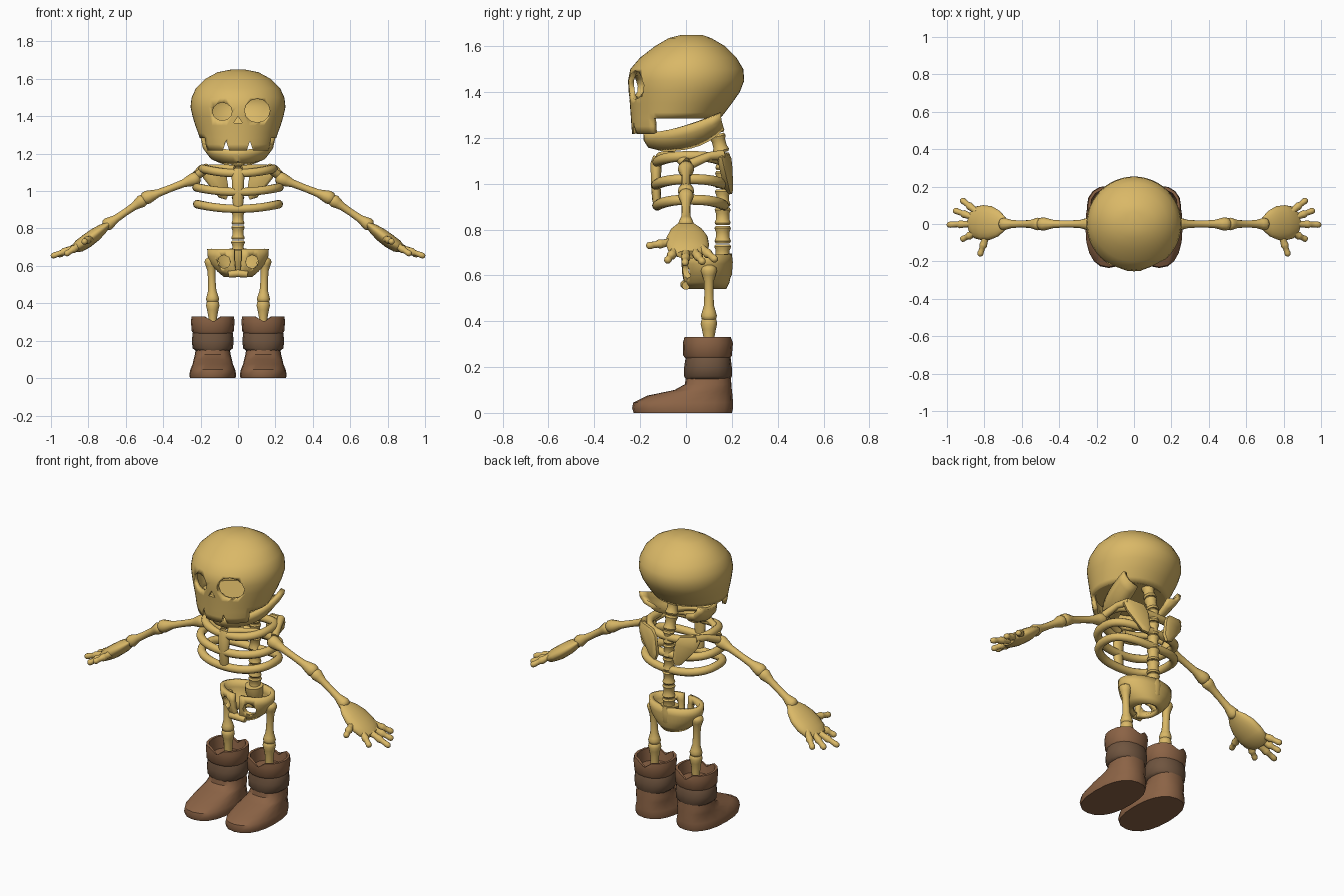
import bpy, bmesh
from math import sin, cos, pi, radians
from mathutils import Vector as V

if "Cube" in bpy.data.objects:
    bpy.data.objects.remove(bpy.data.objects["Cube"])


def material(name, r, g, b):
    m = bpy.data.materials.new(name)
    m.diffuse_color = (r, g, b, 1)
    m.use_nodes = True
    m.node_tree.nodes["Principled BSDF"].inputs["Base Color"].default_value = m.diffuse_color
    return m


BONE = material("bone", .70, .48, .135)
LEATHER = material("leather", .26, .125, .06)
STRAP = material("strap", .16, .09, .05)


def grid(name, rows, mat=BONE, wrap=True, caps=(True, True), keep=None, shell=0):
    """Skin a list of point rows into one surface."""
    bm = bmesh.new()
    vs = [[bm.verts.new(p) for p in r] for r in rows]
    n = len(rows[0])
    for i in range(len(rows) - 1):
        for j in range(n if wrap else n - 1):
            k = (j + 1) % n
            q = [vs[i][j], vs[i][k], vs[i + 1][k], vs[i + 1][j]]
            if keep is None or keep(i, sum((v.co for v in q), V()) / 4):
                bm.faces.new(q)
    if wrap and caps[0]:
        bm.faces.new(vs[0])
    if wrap and caps[1]:
        bm.faces.new(vs[-1])
    bmesh.ops.delete(bm, geom=[v for v in bm.verts if not v.link_faces], context='VERTS')
    bmesh.ops.recalc_face_normals(bm, faces=bm.faces)
    me = bpy.data.meshes.new(name)
    bm.to_mesh(me)
    bm.free()
    ob = bpy.data.objects.new(name, me)
    me.materials.append(mat)
    bpy.context.collection.objects.link(ob)
    bpy.ops.object.select_all(action='DESELECT')
    bpy.context.view_layer.objects.active = ob
    ob.select_set(True)
    bpy.ops.object.shade_smooth_by_angle(angle=radians(45))
    if shell:
        s = ob.modifiers.new("thickness", 'SOLIDIFY')
        s.thickness, s.offset = shell, -1
    return ob


def oval(z, w, yf, yb, n=16, x=0, p=1.0):
    """Horizontal ring; p < 1 makes it squarer."""
    f = lambda c: abs(c) ** p * (1 if c > 0 else -1)
    return [V((x + w * f(cos(a)), (yf + yb) / 2 + (yb - yf) / 2 * f(sin(a)), z))
            for a in (2 * pi * j / n for j in range(n))]


def tube(name, pts, radii, flat=1.0, n=12, mat=BONE):
    """Round section swept along a path, one radius per point."""
    pts = [V(p) for p in pts]
    span = pts[-1] - pts[0]
    ref = V((0, 1, 0)) if abs(span.z) > .9 * span.length and len(pts) < 12 else V((0, 0, 1))
    rows = []
    for i, p in enumerate(pts):
        t = (pts[min(i + 1, len(pts) - 1)] - pts[max(i - 1, 0)]).normalized()
        u = t.cross(ref).normalized()
        v = u.cross(t)
        rows.append([p + radii[i] * (u * cos(2 * pi * j / n) + flat * v * sin(2 * pi * j / n))
                     for j in range(n)])
    return grid(name, rows, mat)


def bone(name, a, b, shaft, knob):
    """Long bone: thin shaft with a knob at both ends."""
    a, b = V(a), V(b)
    prof = [(0, .5), (.04, .9), (.1, 1), (.17, .85), (.28, 0), (.5, -.1),
            (.72, 0), (.83, .85), (.9, 1), (.96, .9), (1, .5)]
    return tube(name, [a.lerp(b, f) for f, _ in prof],
                [k * knob if k >= .5 else shaft * (1 + k) for _, k in prof])


def cut(ob, shapes, y0, y1):
    """Cut xz polygons through ob between two y values."""
    for k, s in enumerate(shapes):
        c = grid(ob.name + "_cutter", [[V((x, y, z)) for x, z in s] for y in (y0, y1)])
        c.hide_render = True
        c.hide_set(True)
        m = ob.modifiers.new("cut%d" % k, 'BOOLEAN')
        m.operation, m.object, m.solver = 'DIFFERENCE', c, 'EXACT'


def ngon(x, z, rx, rz, n=12):
    return [(x + rx * cos(2 * pi * j / n), z + rz * sin(2 * pi * j / n)) for j in range(n)]


# Skull shell with face mask, eye sockets, nose and gaps between the teeth
prof = [(1.649, .04, -.02, .07), (1.635, .11, -.075, .11), (1.60, .175, -.135, .17),
        (1.55, .225, -.2, .22), (1.50, .248, -.243, .25), (1.45, .254, -.253, .254),
        (1.40, .243, -.25, .235), (1.35, .228, -.245, .2), (1.31, .213, -.242, .17),
        (1.285, .205, -.24, .15), (1.25, .2, -.238, .15), (1.217, .19, -.235, .15)]
skull = grid("skull", [oval(*r, n=48) for r in prof], caps=(True, False), shell=.022,
             keep=lambda i, c: i < 9 or c.y < -.15)
tooth = lambda x: [(x - .026, 1.19), (x + .026, 1.19), (x, 1.268)]
cut(skull, [ngon(.103, 1.43, .068, .063), ngon(-.084, 1.425, .052, .048),
            [(-.022, 1.365), (.022, 1.365), (0, 1.4)], tooth(-.064), tooth(.064)], -.4, -.1)
grid("skull_base", [oval(1.30, .195, -.2, .15, 32), oval(1.287, .2, -.2, .145, 32)])

# Jaw
jaw = []
for row in range(4):
    r = []
    for k in range(25):
        a = radians(-90 + 7.5 * k)
        c = max(cos(a), 0)
        top, low = 1.222 + .09 * (1 - c) ** 1.5, 1.166 + .09 * (1 - c) ** 3
        w, d, f = ((.178, .31, 0), (.172, .312, .45), (.15, .30, .8), (.105, .25, 1))[row]
        r.append(V((w * sin(a), .15 - d * c, top + (low - top) * f)))
    jaw.append(r)
grid("jaw", jaw, wrap=False, shell=.025)

# Spine and neck
def vertebra(name, a, b, r):
    a, b = V(a), V(b)
    tube(name, [a.lerp(b, f) for f in (0, .12, .35, .65, .88, 1)],
         [r * .85, r, r * .82, r * .82, r, r * .85])


for k in range(6):
    vertebra("vertebra", (0, .16, .66 + .08 * k), (0, .16, .735 + .08 * k), .037 - .001 * k)
for k in range(2):
    vertebra("neck_vertebra", (0, .155 - .02 * k, 1.135 + .085 * k),
             (0, .135 - .02 * k, 1.215 + .085 * k), .036)
tube("sacrum", [(0, .15, .69), (0, .155, .65), (0, .165, .6), (0, .16, .56)], [.05, .05, .035, .015])

# Ribs and sternum
for z, w, yf in ((1.095, .19, -.125), (.995, .222, -.13), (.905, .218, -.125)):
    path = [p + V((0, 0, .025 * (p.x / w) ** 2)) for p in oval(z, w, yf, .165, 40, p=.8)]
    path = path[10:] + path[:11]
    tube("rib", path, [.023] * len(path), n=10)
tube("sternum", [(0, -.125, 1.12), (0, -.13, 1.09), (0, -.132, 1.0), (0, -.128, .93), (0, -.125, .89)],
     [.025, .035, .03, .028, .015], flat=.7)

# Pelvis bowl, open at the front centre
rows = []
for z, w, d in ((.69, .165, .108), (.65, .162, .11), (.61, .145, .108), (.57, .11, .1), (.54, .075, .085)):
    rows.append([V((w * sin(a), .09 - d * cos(a), z))
                 for a in (radians(7 + 346 * k / 40) for k in range(41))])
pelvis = grid("pelvis", rows, wrap=False, shell=.025)
cut(pelvis, [ngon(.075, .622, .034, .036, 8), ngon(-.075, .622, .034, .036, 8)], -.1, .06)
tube("pubic_bone", [(-.05, .0, .555), (0, -.005, .56), (.05, .0, .555)], [.018, .02, .018])

for s in (-1, 1):
    # Shoulder blade
    tri = [V((s * x, y, z)) for x, y, z in ((.2, .15, 1.115), (.18, .16, 1.14), (.09, .185, 1.125),
           (.065, .19, 1.09), (.05, .195, .99), (.065, .195, .955), (.1, .185, .965), (.185, .16, 1.07))]
    mid = sum(tri, V()) / 8
    grid("shoulder_blade", [[mid + (p - mid) * k + V((s * .3, 1, 0)) * d for p in tri]
                            for d, k in ((-.018, .8), (-.009, 1), (.006, 1), (.014, .8))])
    # Collar bone and the link back to the blade
    tube("collar_bone", [(s * .02, -.11, 1.115), (s * .08, -.095, 1.125), (s * .15, -.05, 1.125),
                         (s * .21, .0, 1.09)], [.024, .018, .017, .024])
    tube("shoulder_link", [(s * .17, .16, 1.125), (s * .2, .1, 1.12), (s * .225, .02, 1.085)],
         [.022, .018, .022])
    # Arm
    bone("upper_arm", (s * .205, 0, 1.075), (s * .515, 0, .955), .021, .036)
    bone("forearm", (s * .495, 0, .96), (s * .715, 0, .81), .021, .034)
    # Hand
    tube("palm", [(s * .69, 0, .825), (s * .725, .002, .797), (s * .765, .005, .766),
                  (s * .81, .007, .732), (s * .85, .008, .706), (s * .88, .008, .69)],
         [.035, .07, .09, .094, .085, .05], flat=.4, n=20)
    for name, a, b in (("finger", (.84, .065, .72), (.925, .132, .665)),
                       ("finger", (.86, .035, .705), (.965, .075, .655)),
                       ("finger", (.87, 0, .698), (1.0, -.004, .65)),
                       ("finger", (.845, -.045, .712), (.925, -.085, .66)),
                       ("thumb", (.79, -.065, .745), (.826, -.172, .728))):
        a, b = V((s * a[0], a[1], a[2])), V((s * b[0], b[1], b[2]))
        tube(name, [a.lerp(b, f) for f in (0, .25, .4, .48, .58, .75, .85, .95, 1)],
             [.02, .017, .02, .021, .015, .015, .017, .014, .006], n=10)
    # Leg
    x = s * .135
    tube("hip_joint", [(x - s * .03, .1, .6), (x, .1, .615), (x + s * .025, .1, .625)], [.02, .026, .015])
    bone("thigh", (x + s * .01, .1, .645), (x, .1, .4), .022, .035)
    bone("shin", (x, .1, .42), (x, .1, .1), .024, .036)
    # Boot: foot, strapped ankle, and hollow cuff dipping at front and back
    foot = [(0, .122, -.228, .2), (.02, .125, -.235, .205), (.045, .12, -.23, .205),
            (.075, .108, -.17, .203), (.1, .102, -.05, .2), (.125, .096, -.005, .198),
            (.16, .09, .0, .195)]
    grid("boot_foot", [oval(*r, n=20, x=x, p=.85) for r in foot], LEATHER)
    ankle = [(.145, .09, .0, .192), (.16, .108, -.008, .2), (.2, .112, -.008, .2),
             (.24, .107, -.002, .195), (.25, .1, .0, .19)]
    grid("boot_strap", [oval(*r, n=16, x=x, p=.9) for r in ankle], STRAP)
    cuff = [(.235, .1, .0, .192), (.25, .112, -.012, .2), (.305, .117, -.014, .205),
            (.33, .112, -.014, .203), (.33, .098, .0, .188), (.26, .09, .01, .18)]
    rings = [oval(*r, n=16, x=x, p=.9) for r in cuff]
    for ring in rings[3:5]:
        for j in (4, 12):
            ring[j].z -= .032
    grid("boot_cuff", rings, LEATHER)
